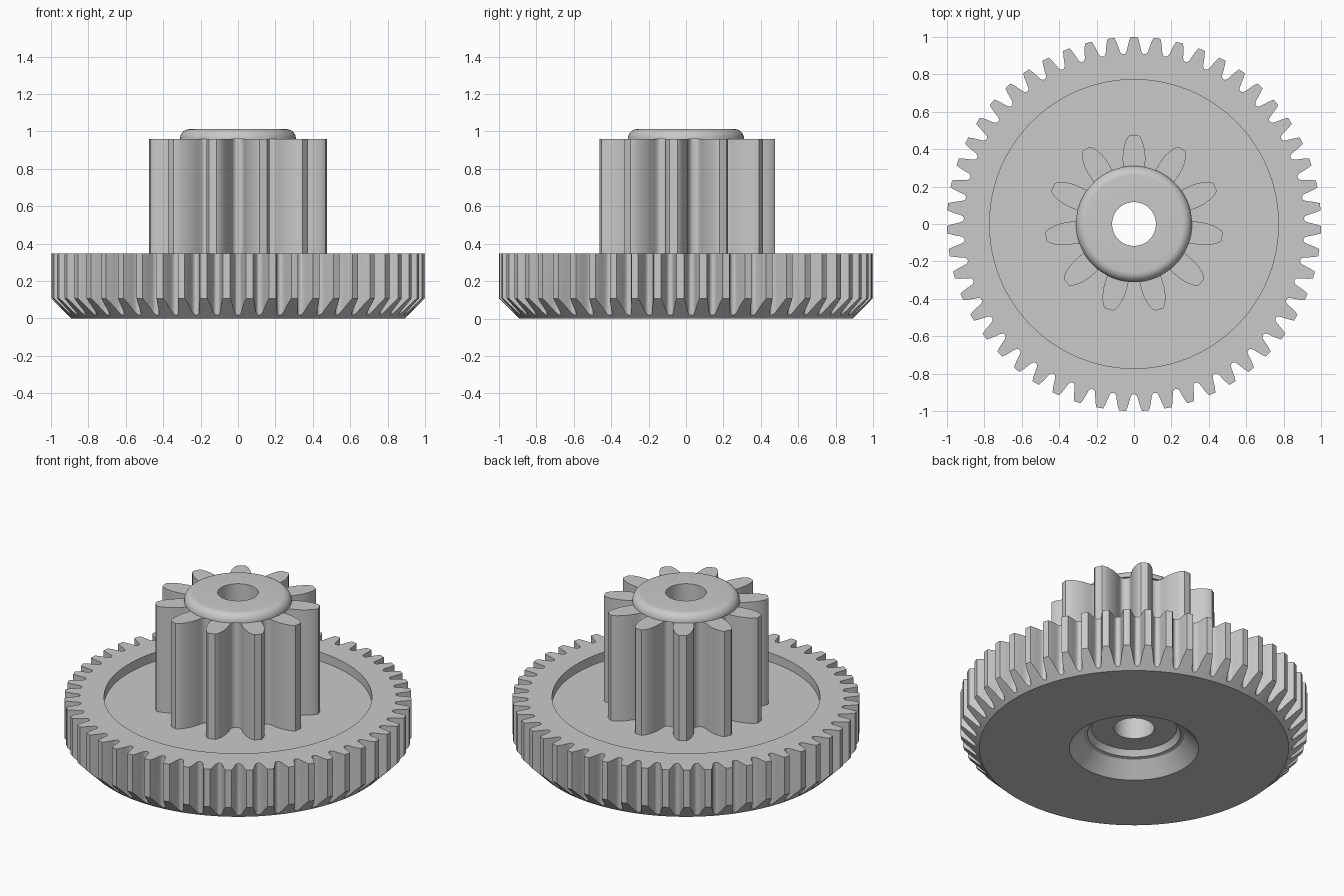
import bpy
import bmesh
import math

if "Cube" in bpy.data.objects:
    bpy.data.objects.remove(bpy.data.objects["Cube"], do_unlink=True)

grey = bpy.data.materials.new("grey_plastic")
grey.use_nodes = True
grey.diffuse_color = (0.59, 0.59, 0.59, 1)
grey.node_tree.nodes["Principled BSDF"].inputs["Base Color"].default_value = (0.59, 0.59, 0.59, 1)

BORE = 0.117
FLOOR = 0.29       # floor of the wheel's upper recess
WHEEL_TOP = 0.347
PINION_TOP = 0.96


def gear_outline(teeth, half_tooth):
    """Closed (angle, radius) outline; half_tooth runs from tip to valley middle."""
    valley = (math.pi / teeth, half_tooth[-1][1])
    right = [(-a, r) for a, r in reversed(half_tooth[:-1])]
    tooth = right + half_tooth[:-1] + [valley]
    return [(math.pi / 2 + math.tau * k / teeth + a, r)
            for k in range(teeth) for a, r in tooth]


def circle(angles, r, z):
    return [(r * math.cos(a), r * math.sin(a), z) for a in angles]


def outline_ring(outline, height):
    return [(r * math.cos(a), r * math.sin(a), height(r)) for a, r in outline]


def skin(name, rings):
    """Bridge consecutive rings into one surface."""
    bm = bmesh.new()
    loops = [[bm.verts.new(p) for p in ring] for ring in rings]
    n = len(loops[0])
    for low, high in zip(loops, loops[1:]):
        for i in range(n):
            j = (i + 1) % n
            bm.faces.new((low[i], low[j], high[j], high[i]))
    mesh = bpy.data.meshes.new(name)
    bm.to_mesh(mesh)
    bm.free()
    mesh.materials.append(grey)
    obj = bpy.data.objects.new(name, mesh)
    bpy.context.collection.objects.link(obj)
    bpy.ops.object.select_all(action="DESELECT")
    obj.select_set(True)
    bpy.context.view_layer.objects.active = obj
    bpy.ops.object.shade_smooth_by_angle(angle=math.radians(32))


# Large wheel: stepped underside, chamfered teeth, recessed top
wheel = gear_outline(51, [(0.019, 1.0), (0.028, 0.975), (0.035, 0.95),
                          (0.041, 0.927), (0.047, 0.916), (0.054, 0.911), (0.06, 0.91)])
angles = [a for a, r in wheel]
underside = [(BORE, FLOOR), (BORE, 0.13), (0.246, 0.13), (0.26, 0.11),
             (0.268, 0.095), (0.29, 0.09), (0.372, 0), (0.892, 0)]
topside = [(0.772, WHEEL_TOP), (0.772, FLOOR), (0.28, FLOOR)]
skin("large_gear_wheel",
     [circle(angles, r, z) for r, z in underside]
     + [outline_ring(wheel, lambda r: r - 0.892),
        outline_ring(wheel, lambda r: WHEEL_TOP)]
     + [circle(angles, r, z) for r, z in topside])

# Pinion with long leaf-shaped teeth
pinion = gear_outline(11, [(0.045, 0.477), (0.068, 0.468), (0.098, 0.447), (0.126, 0.42),
                           (0.152, 0.39), (0.17, 0.36), (0.18, 0.335),
                           (0.19, 0.315), (0.21, 0.303), (0.24, 0.297), (0.28, 0.295)])
skin("pinion",
     [outline_ring(pinion, lambda r: FLOOR),
      outline_ring(pinion, lambda r: PINION_TOP),
      circle([a for a, r in pinion], 0.27, PINION_TOP)])

# Rounded hub collar and the shaft bore through it
STEPS = 8
arc = [math.pi / 2 * i / STEPS for i in range(STEPS + 1)]
collar = [(0.28, PINION_TOP)]
collar += [(0.26 + 0.05 * math.cos(t), PINION_TOP + 0.052 * math.sin(t)) for t in arc]
collar += [(BORE, collar[-1][1]), (BORE, FLOOR)]
round_angles = [math.tau * i / 96 for i in range(96)]
skin("hub_collar", [circle(round_angles, r, z) for r, z in collar])
